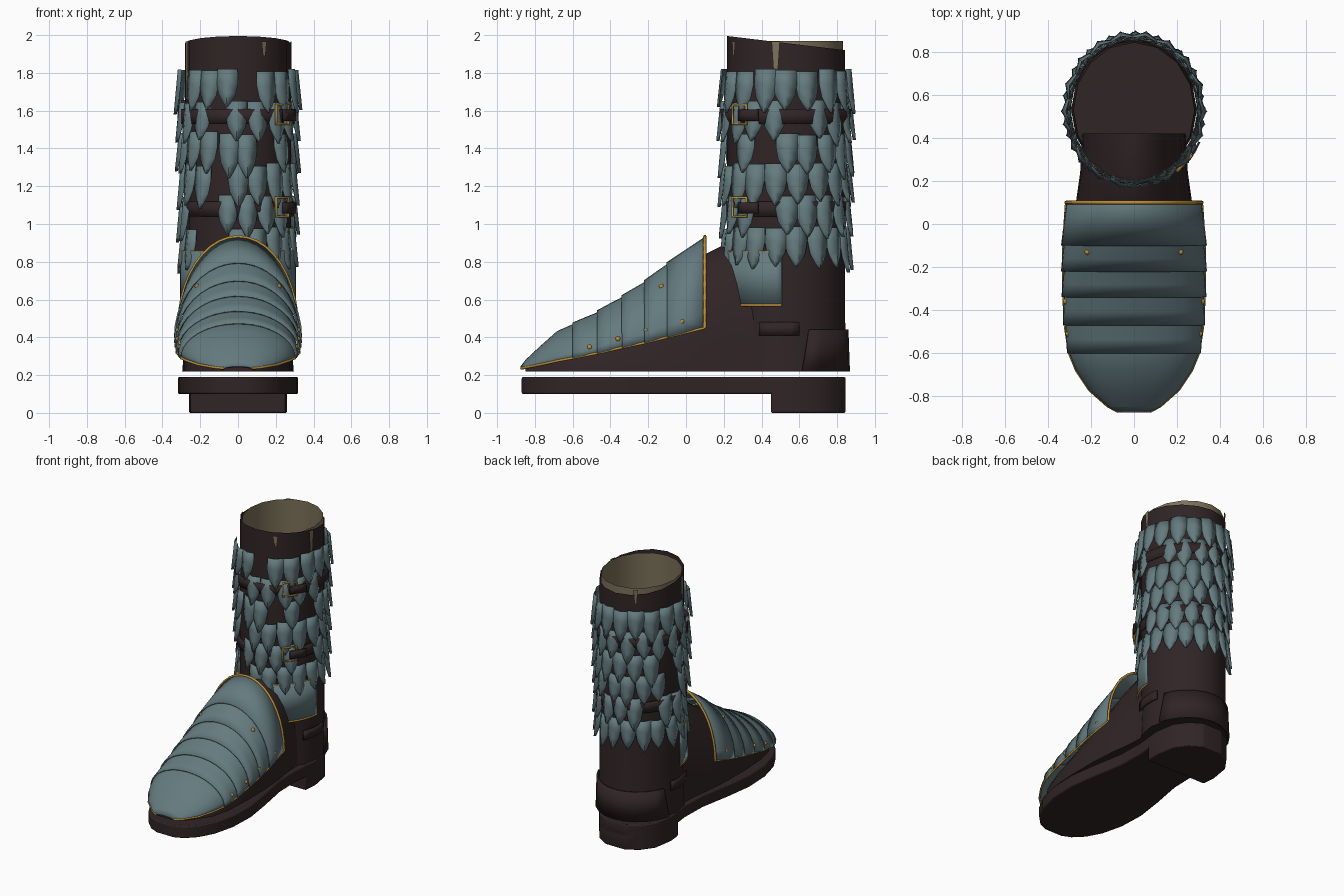
import bpy, bmesh, random
from math import sin, cos, pi, radians

random.seed(4)
if "Cube" in bpy.data.objects:
    bpy.data.objects.remove(bpy.data.objects["Cube"])

RX, RY, CY = 0.28, 0.312, 0.53  # oval shaft radii and centre


def material(name, rgb):
    m = bpy.data.materials.new(name)
    m.use_nodes = True
    m.diffuse_color = (*rgb, 1)
    bsdf = next(n for n in m.node_tree.nodes if n.type == 'BSDF_PRINCIPLED')
    bsdf.inputs["Base Color"].default_value = (*rgb, 1)
    return m


leather = material("dark leather", (0.03, 0.018, 0.019))
plate = material("blue grey plate", (0.13, 0.2, 0.215))
gold = material("gold trim", (0.5, 0.27, 0.04))
cloth = material("beige lining", (0.2, 0.165, 0.1))


def finish(name, bm, mat, thick=0, bevel=0, angle=40):
    """Turn a bmesh into a named, shaded object."""
    bmesh.ops.recalc_face_normals(bm, faces=bm.faces)
    me = bpy.data.meshes.new(name)
    bm.to_mesh(me)
    bm.free()
    me.materials.append(mat)
    ob = bpy.data.objects.new(name, me)
    bpy.context.collection.objects.link(ob)
    bpy.ops.object.select_all(action='DESELECT')
    bpy.context.view_layer.objects.active = ob
    ob.select_set(True)
    bpy.ops.object.shade_smooth_by_angle(angle=radians(angle))
    if thick:
        mod = ob.modifiers.new("thickness", 'SOLIDIFY')
        mod.thickness, mod.offset = thick, 0
    if bevel:
        mod = ob.modifiers.new("bevel", 'BEVEL')
        mod.width, mod.segments = bevel, 2
    return ob


def add_loft(bm, rings, closed=False, caps=()):
    rows = [[bm.verts.new(p) for p in ring] for ring in rings]
    n = len(rows[0])
    for a, b in zip(rows, rows[1:]):
        for i in range(n if closed else n - 1):
            j = (i + 1) % n
            bm.faces.new((a[i], a[j], b[j], b[i]))
    for c in caps:
        bm.faces.new(rows[c])


def loft(name, rings, mat, closed=False, caps=(), **kw):
    bm = bmesh.new()
    add_loft(bm, rings, closed, caps)
    return finish(name, bm, mat, **kw)


def tube(name, pts, mat, r, cyclic=False):
    cu = bpy.data.curves.new(name, 'CURVE')
    cu.dimensions, cu.bevel_depth, cu.bevel_resolution = '3D', r, 1
    sp = cu.splines.new('POLY')
    sp.points.add(len(pts) - 1)
    for q, p in zip(sp.points, pts):
        q.co = (*p, 1)
    sp.use_cyclic_u = cyclic
    cu.materials.append(mat)
    ob = bpy.data.objects.new(name, cu)
    bpy.context.collection.objects.link(ob)


def lerp(table, y, k):
    """Read column k of a table sorted by its first column."""
    for a, b in zip(table, table[1:]):
        if y <= b[0]:
            t = max(0, (y - a[0]) / (b[0] - a[0]))
            return a[k] + (b[k] - a[k]) * t
    return table[-1][k]


def on_shaft(deg, z, off=0.0):
    a = radians(deg)  # 0 is the front, positive turns to +x
    return (sin(a) * (RX + off), CY - cos(a) * (RY + off), z)


def sweep(a0, a1, z, off, n=10):
    return [on_shaft(a0 + (a1 - a0) * i / n, z, off) for i in range(n + 1)]


# Sole and heel block
sole_half = [(-0.87, 0.07), (-0.84, 0.14), (-0.77, 0.21), (-0.66, 0.27), (-0.5, 0.31),
             (-0.3, 0.318), (-0.1, 0.29), (0.15, 0.245), (0.35, 0.24), (0.55, 0.26),
             (0.7, 0.235), (0.79, 0.17), (0.845, 0.08)]


def slab(name, half, z0, z1):
    outline = [(w, y) for y, w in half] + [(-w, y) for y, w in reversed(half)]
    loft(name, [[(x, y, z) for x, y in outline] for z in (z0, z1)], leather,
         closed=True, caps=(0, -1), bevel=0.008)


slab("sole", sole_half, 0.1, 0.19)
slab("heel", [(0.45, 0.25)] + sole_half[9:], 0.0, 0.15)

# Leather foot under the armour: y, half width, top
foot = [(-0.85, 0.08, 0.25), (-0.78, 0.15, 0.31), (-0.65, 0.24, 0.39), (-0.5, 0.275, 0.46),
        (-0.3, 0.285, 0.57), (-0.1, 0.285, 0.71), (0.1, 0.27, 0.84), (0.24, 0.25, 0.91),
        (0.42, 0.24, 0.93)]
loft("foot", [[(-w * cos(pi * i / 14), y, 0.22 + (h - 0.22) * sin(pi * i / 14) ** 0.85)
               for i in range(15)] for y, w, h in foot], leather, closed=True, caps=(0, -1))

# Shaft with sloping rim, and its lining
SIDES = [360 * i / 16 for i in range(16)]


def rim(deg):
    x, y, z = on_shaft(deg, 0)
    return (x, y, 1.995 - 0.12 * (y - 0.22))


loft("shaft", [[on_shaft(a, 0.22, 0.012) for a in SIDES], [on_shaft(a, 0.5) for a in SIDES],
               [on_shaft(a, 1.4) for a in SIDES], [rim(a) for a in SIDES]],
     leather, closed=True, caps=(0,))
loft("lining", [[on_shaft(a, z, -0.012) for a in SIDES] for z in (0.95, 1.97)], cloth, closed=True)
for a, z0, w in ((80, 1.8, 4), (29, 1.89, 3), (-72, 1.66, 5), (-150, 1.86, 3)):
    loft("lining_strip", [sweep(a - w / 2, a + w / 2, z0, 0.006, 2),
                          sweep(a - w, a + w, 1.965, 0.006, 2)], cloth)

# Heel counter and side patches
loft("heel_counter", [sweep(105, 255, 0.22, 0.02), sweep(112, 248, 0.44, 0.012)],
     leather, thick=0.012)
for s in (-1, 1):
    loft("ankle_patch", [sweep(s * 65, s * 102, z, 0.022, 5) for z in (0.41, 0.48)],
         leather, thick=0.01)

# Straps and buckles
for name, z, off in (("upper_strap", 1.53, 0.034), ("lower_strap", 1.04, 0.02)):
    loft(name, [[on_shaft(a, z + dz, off) for a in SIDES] for dz in (0, 0.08)],
         leather, closed=True, thick=0.01)
    tube(name + "_buckle", [on_shaft(a, z + dz, 0.048) for a, dz in
                            ((38, 0), (54, 0), (54, 0.1), (38, 0.1))], gold, 0.008, True)
    loft(name + "_end", [sweep(46, 66, z + dz, 0.052, 3) for dz in (0.015, 0.075)],
         leather, thick=0.01)

# Overlapping scales, with worn gaps: (row, position)
GAPS = {(0, 0), (0, 14), (2, 1), (2, 3), (4, 16), (4, 15), (5, 17), (5, 16), (3, 17),
        (1, 17), (4, 3), (4, 11), (2, 12), (1, 5), (3, 13)}
bm = bmesh.new()
for row in range(6):
    for i in range(18):
        if (row, i) in GAPS:
            continue
        deg = (i + 0.5 * (1 - row % 2)) * 20 + random.uniform(-1.5, 1.5)
        top = 1.815 - 0.167 * row + random.uniform(-0.01, 0.01)
        length = random.uniform(0.2, 0.24)
        base = 0.012 + 0.003 * (5 - row)
        rings = []
        for t, w in ((0, 10.2), (0.35, 10.6), (0.65, 8.5), (0.87, 4), (1, 0.5)):
            z, off = top - length * t, base + 0.022 * t
            rings.append([on_shaft(deg - w, z, off - 0.004), on_shaft(deg, z, off + 0.01),
                          on_shaft(deg + w, z, off - 0.004)])
        add_loft(bm, rings)
finish("scales", bm, plate, thick=0.004, angle=50)

# Ankle plates with gold borders
for s in (-1, 1):
    edges = [sweep(s * (18 + d), s * 86, z, 0.024) for z, d in ((0.855, 0), (0.57, 17))]
    loft("ankle_plate", edges, plate, thick=0.008)
    tube("ankle_plate_top_trim", edges[0], gold, 0.005)
    tube("ankle_plate_bottom_trim", edges[1], gold, 0.008)

# Foot armour: y, half width, lower edge, crest
armour = [(-0.872, 0.07, 0.235, 0.245), (-0.845, 0.12, 0.24, 0.28), (-0.77, 0.205, 0.255, 0.35),
          (-0.68, 0.265, 0.275, 0.43), (-0.6, 0.298, 0.29, 0.465), (-0.47, 0.318, 0.315, 0.53),
          (-0.34, 0.324, 0.345, 0.61), (-0.22, 0.326, 0.37, 0.69), (-0.1, 0.326, 0.4, 0.785),
          (0.1, 0.312, 0.45, 0.93)]


def arch(y, grow=0.0, n=20):
    w, lo, hi = (lerp(armour, y, k) for k in (1, 2, 3))
    return [(-(w + grow) * cos(pi * i / n), y, lo + (hi + grow - lo) * sin(pi * i / n))
            for i in range(n + 1)]


loft("toe_cap", [arch(r[0]) for r in armour[:5]] + [arch(-0.57, -0.004)], plate, thick=0.008)
for k in range(4, 9):
    y0, y1 = armour[k][0], armour[k + 1][0]
    rear = [arch(y1, -0.002)] + ([arch(y1 + 0.03, -0.006)] if k < 8 else [])
    loft(f"armour_band_{k - 3}", [arch(y0, 0.009), arch((y0 + y1) / 2, 0.004)] + rear,
         plate, thick=0.008)

# Gold edging and rivets on the armour
tube("armour_rear_trim", arch(0.1, 0.003), gold, 0.009)
for s in (-1, 1):
    tube("armour_side_trim", [(s * (r[1] + 0.002), r[0], r[2]) for r in armour], gold, 0.007)
    for y, h in ((-0.51, 0.2), (-0.36, 0.2), (-0.21, 0.2), (-0.02, 0.15), (-0.13, 0.75)):
        w, lo, hi = (lerp(armour, y, k) for k in (1, 2, 3))
        bpy.ops.mesh.primitive_uv_sphere_add(
            segments=8, ring_count=6, radius=0.014,
            location=(s * w * (1 - h * h) ** 0.5, y, lo + (hi - lo) * h))
        rivet = bpy.context.object
        rivet.name = "rivet"
        rivet.data.materials.append(gold)
        bpy.ops.object.shade_smooth()
